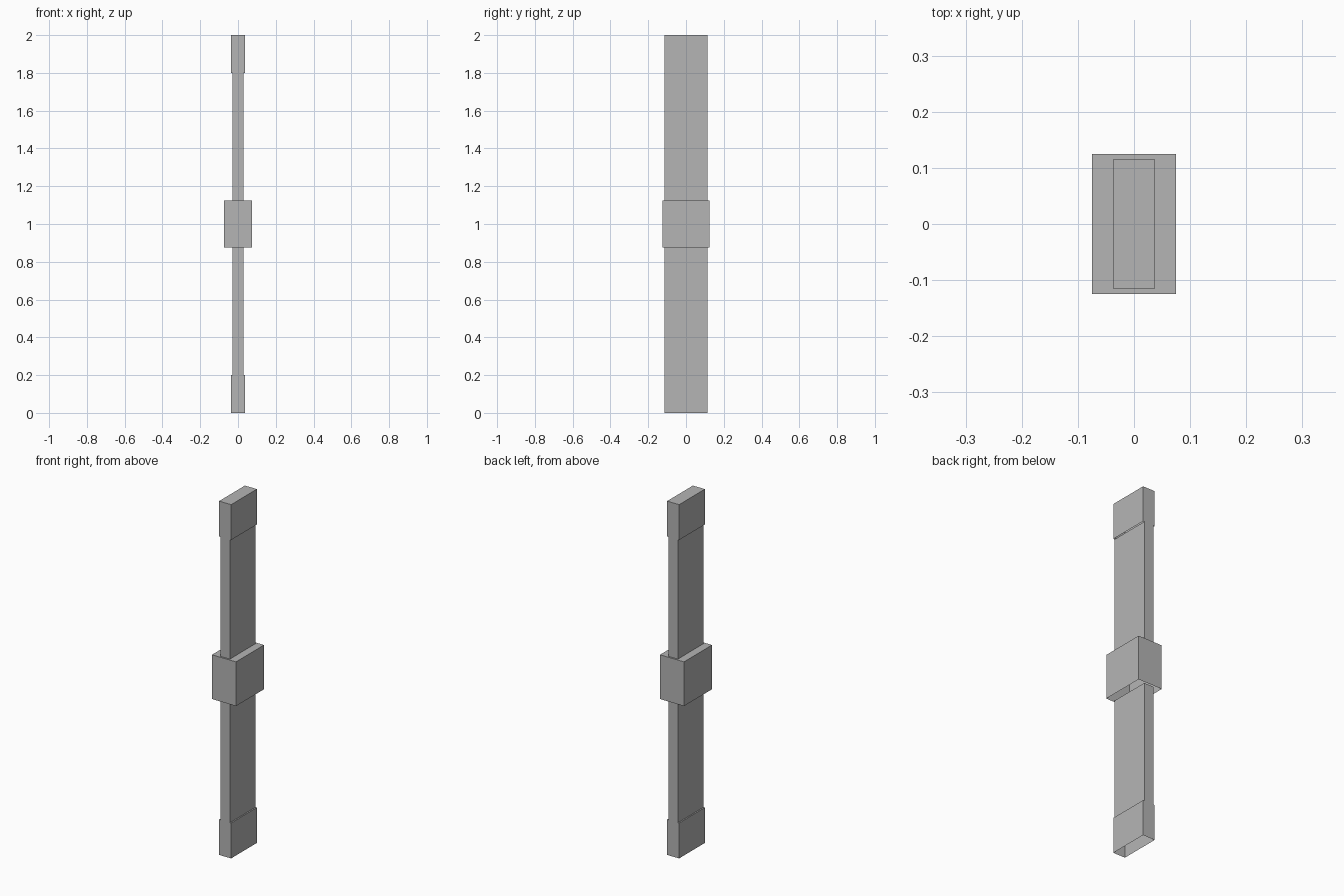
import bpy
import bmesh

if "Cube" in bpy.data.objects:
    bpy.data.objects.remove(bpy.data.objects["Cube"])

grey = bpy.data.materials.new("plain grey")
grey.diffuse_color = (0.46, 0.46, 0.46, 1)
grey.use_nodes = True
grey.node_tree.nodes["Principled BSDF"].inputs["Base Color"].default_value = grey.diffuse_color


def open_box(name, hx, hy, z0, z1):
    """Box with half sizes hx, hy from z0 to z1, open underneath."""
    bm = bmesh.new()
    bmesh.ops.create_cube(bm, size=2)
    bm.normal_update()
    bottom = [f for f in bm.faces if f.normal.z < -0.5]
    bmesh.ops.delete(bm, geom=bottom, context='FACES_ONLY')
    for v in bm.verts:
        v.co = (v.co.x * hx, v.co.y * hy, z1 if v.co.z > 0 else z0)
    mesh = bpy.data.meshes.new(name)
    bm.to_mesh(mesh)
    bm.free()
    mesh.materials.append(grey)
    obj = bpy.data.objects.new(name, mesh)
    bpy.context.collection.objects.link(obj)


# End caps
open_box("lower_end_cap", 0.0375, 0.115, 0.0, 0.2)
open_box("upper_end_cap", 0.0375, 0.115, 1.8, 2.0)

# Shaft halves
open_box("lower_shaft", 0.03, 0.115, 0.2, 0.875)
open_box("upper_shaft", 0.03, 0.115, 1.125, 1.8)

# Wide middle collar
open_box("middle_collar", 0.075, 0.125, 0.875, 1.125)
